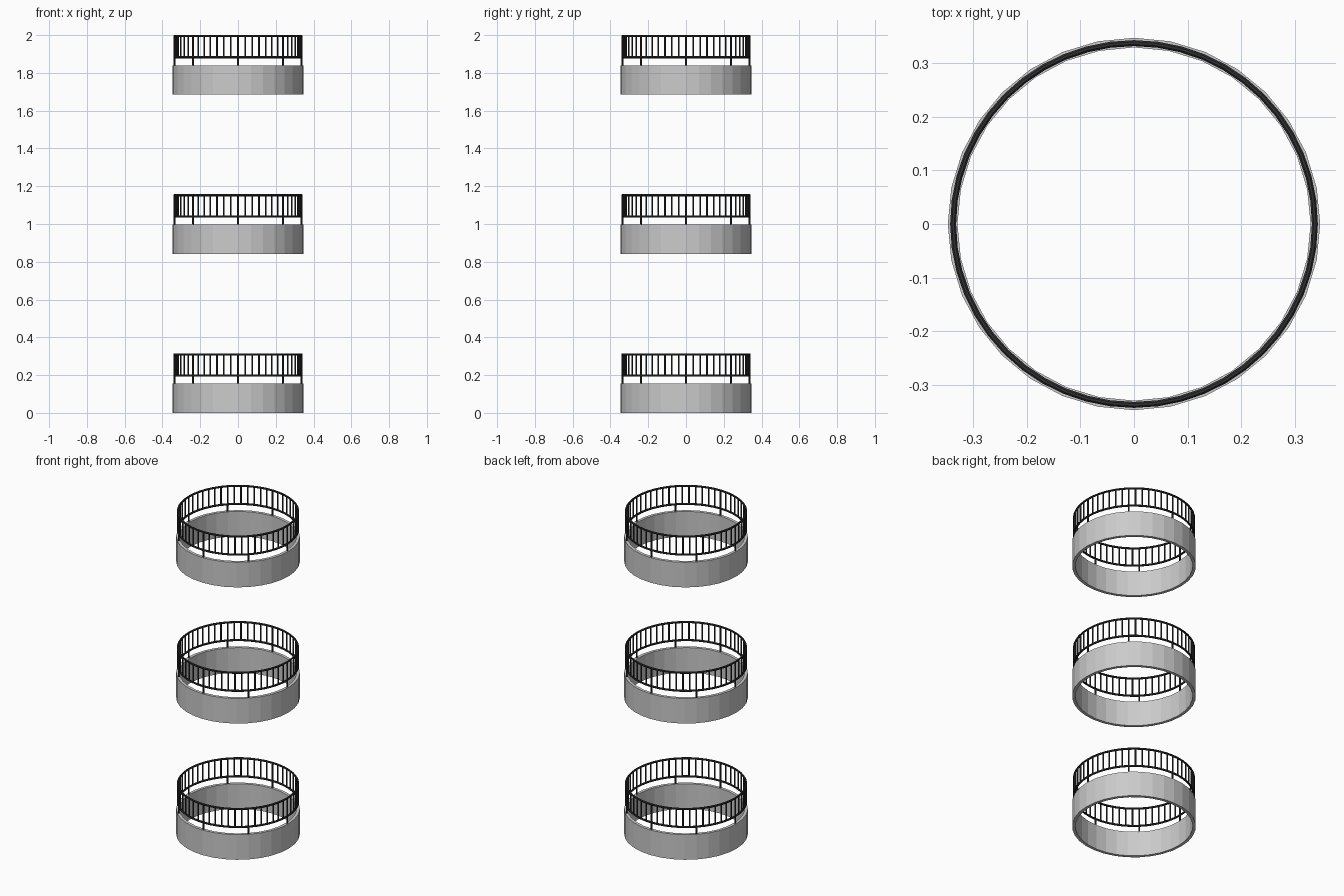
import bpy, bmesh
from math import sin, cos, pi
from mathutils import Matrix

if "Cube" in bpy.data.objects:
    bpy.data.objects.remove(bpy.data.objects["Cube"])

TIER_STEP = 0.8425
RAIL_R = 0.337

dark = bpy.data.materials.new("dark_metal")
dark.diffuse_color = (0.03, 0.03, 0.03, 1)
dark.use_nodes = True
dark.node_tree.nodes["Principled BSDF"].inputs["Base Color"].default_value = dark.diffuse_color


def make_object(name, bm, z, mat=None):
    bmesh.ops.recalc_face_normals(bm, faces=bm.faces)
    mesh = bpy.data.meshes.new(name)
    bm.to_mesh(mesh)
    bm.free()
    obj = bpy.data.objects.new(name, mesh)
    obj.location.z = z
    bpy.context.collection.objects.link(obj)
    if mat:
        mesh.materials.append(mat)
    return obj


def add_ring(bm, profile, sides):
    """Sweep a closed (radius, z) profile around the z axis."""
    loops = [[bm.verts.new((r * cos(2 * pi * i / sides), r * sin(2 * pi * i / sides), z))
              for r, z in profile] for i in range(sides)]
    n = len(profile)
    for i in range(sides):
        a, b = loops[i], loops[(i + 1) % sides]
        for j in range(n):
            k = (j + 1) % n
            bm.faces.new((a[j], b[j], b[k], a[k]))


def add_bars(bm, count, radius, z0, z1):
    """Upright round bars spaced evenly around the rail."""
    for i in range(count):
        t = 2 * pi * i / count
        place = Matrix.Translation((RAIL_R * cos(t), RAIL_R * sin(t), (z0 + z1) / 2))
        bmesh.ops.create_cone(bm, cap_ends=True, segments=8, radius1=radius,
                              radius2=radius, depth=z1 - z0, matrix=place)


def circle(r, z, radius, n=8):
    return [(r + radius * cos(2 * pi * (i + 0.5) / n),
             z + radius * sin(2 * pi * (i + 0.5) / n)) for i in range(n)]


for tier, label in enumerate(("lower", "middle", "upper")):
    z = tier * TIER_STEP

    # Solid wall ring
    bm = bmesh.new()
    add_ring(bm, [(0.347, 0), (0.347, 0.155), (0.329, 0.155), (0.329, 0)], 32)
    make_object(label + "_wall_ring", bm, z)

    # Handrail and bottom rail
    for part, height in (("handrail", 0.3095), ("bottom_rail", 0.198)):
        bm = bmesh.new()
        add_ring(bm, circle(RAIL_R, height, 0.006), 48)
        make_object(f"{label}_{part}", bm, z, dark)

    # Balusters between the rails
    bm = bmesh.new()
    add_bars(bm, 56, 0.0045, 0.198, 0.3095)
    make_object(label + "_balusters", bm, z, dark)

    # Short posts standing on the wall
    bm = bmesh.new()
    add_bars(bm, 8, 0.005, 0.15, 0.198)
    make_object(label + "_posts", bm, z, dark)
